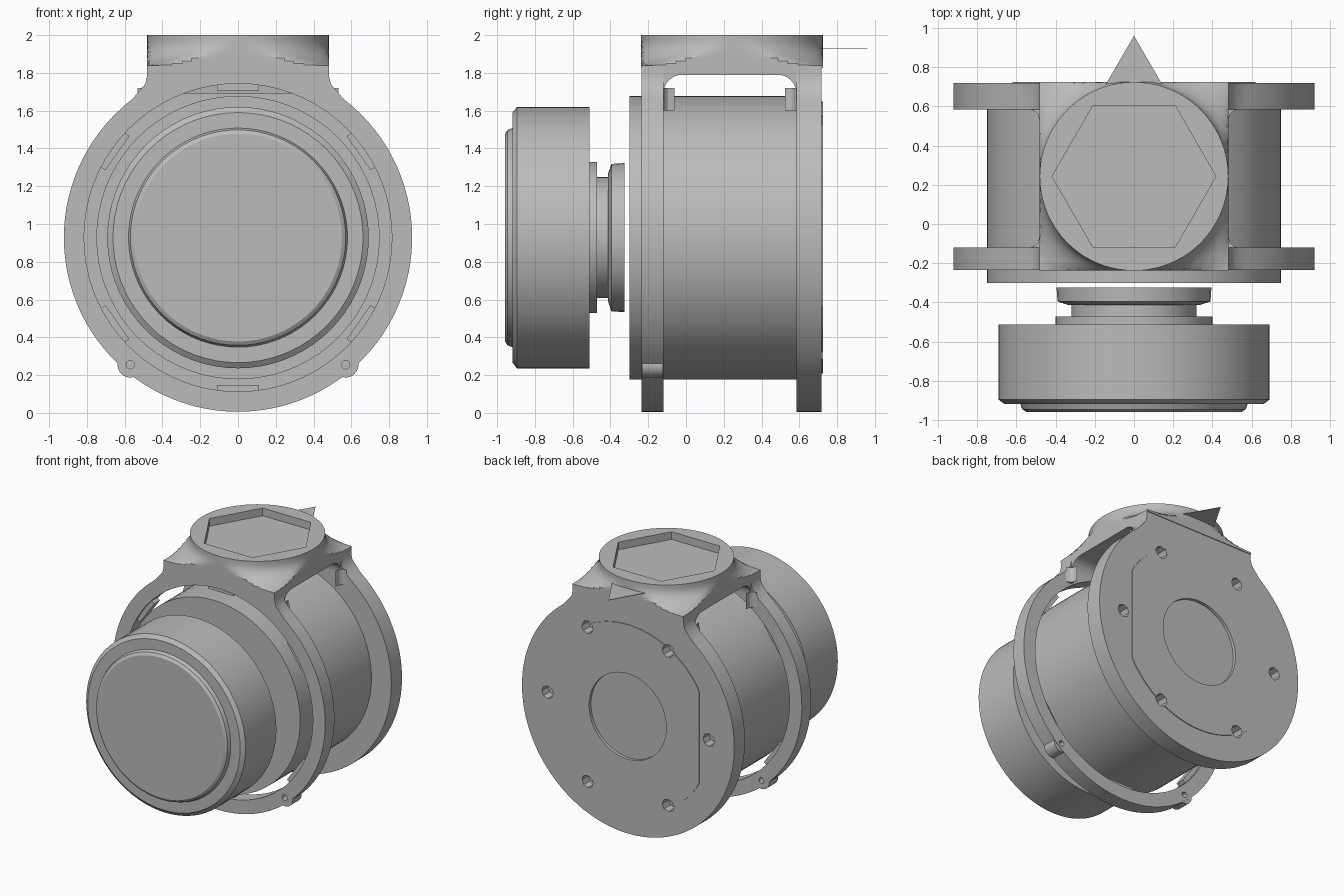
import bpy, bmesh, math
from mathutils import Matrix, Vector

CZ = 0.928            # height of the barrel axis
R = 0.922             # flange radius
MY, HALF = 0.243, 0.481   # top mount centre and half width
TAU = 2 * math.pi

if "Cube" in bpy.data.objects:
    bpy.data.objects.remove(bpy.data.objects["Cube"], do_unlink=True)

grey = bpy.data.materials.new("plain grey")
grey.use_nodes = True
grey.diffuse_color = (0.5, 0.5, 0.5, 1)
grey.node_tree.nodes["Principled BSDF"].inputs["Base Color"].default_value = (0.5, 0.5, 0.5, 1)


def finish(name, bm):
    bmesh.ops.recalc_face_normals(bm, faces=bm.faces)
    mesh = bpy.data.meshes.new(name)
    bm.to_mesh(mesh)
    bm.free()
    mesh.materials.append(grey)
    ob = bpy.data.objects.new(name, mesh)
    bpy.context.collection.objects.link(ob)
    return ob


def activate(ob):
    bpy.ops.object.select_all(action='DESELECT')
    ob.select_set(True)
    bpy.context.view_layer.objects.active = ob


def smooth(ob):
    activate(ob)
    bpy.ops.object.shade_smooth_by_angle(angle=math.radians(28))


def skin(bm, rings):
    """Join equal rings of points into a closed body."""
    rows = [[bm.verts.new(p) for p in ring] for ring in rings]
    n = len(rows[0])
    for a, b in zip(rows, rows[1:]):
        for i in range(n):
            bm.faces.new((a[i], a[(i + 1) % n], b[(i + 1) % n], b[i]))
    bm.faces.new(rows[0])
    bm.faces.new(rows[-1])


def lathe(name, profile, x=0, z=CZ, sides=72, turn=0):
    """Turn (radius, y) pairs about an axis along y."""
    bm = bmesh.new()
    angles = [turn + TAU * i / sides for i in range(sides)]
    skin(bm, [[(x + r * math.cos(a), y, z + r * math.sin(a)) for a in angles] for r, y in profile])
    return finish(name, bm)


def prism(name, outline, y0, y1, bevel_y=None):
    """Extrude an (x, z) outline along y, with an optional chamfered rim."""
    bm = bmesh.new()
    skin(bm, [[(x, y, z) for x, z in outline] for y in (y0, y1)])
    if bevel_y is not None:
        rim = [e for e in bm.edges if all(abs(v.co.y - bevel_y) < 1e-4 and v.co.z < 1.72 for v in e.verts)]
        bmesh.ops.bevel(bm, geom=rim, offset=0.022, segments=1, affect='EDGES')
    return finish(name, bm)


def cut(ob, cutter):
    mod = ob.modifiers.new("cut", 'BOOLEAN')
    mod.operation, mod.solver, mod.object = 'DIFFERENCE', 'EXACT', cutter
    activate(ob)
    bpy.ops.object.modifier_apply(modifier=mod.name)
    bpy.data.objects.remove(cutter, do_unlink=True)


# Flange outline: round body, concave shoulders and a straight neck
start = math.acos(0.56 / R)
arc = [start - (math.pi + 2 * start) * i / 80 for i in range(81)]
shoulder = [(HALF, 1.84), (HALF, 1.785), (0.492, 1.74), (0.518, 1.70)]
outline = shoulder + [(R * math.cos(a), CZ + R * math.sin(a)) for a in arc]
outline += [(-x, z) for x, z in reversed(shoulder)]

# Front ring with an open centre, and its two drilled lugs
ring = prism("front_ring", outline, -0.235, -0.12, -0.235)
cut(ring, lathe("ring_cutter", [(0.815, -0.4), (0.815, 0.1)]))
for side in (1, -1):
    lug = lathe("lug", [(0.068, -0.232), (0.068, -0.123)], side * 0.57, 0.255, 24)
    for body in (ring, lug):
        cut(body, lathe("bolt_cutter", [(0.022, -0.4), (0.022, 0.1)], side * 0.57, 0.255, 16))
    smooth(lug)
smooth(ring)

# Small clips on the inside of the ring
for deg in (35, 90, 145, 215, 270, 325):
    bm = bmesh.new()
    place = Matrix.Translation((0, -0.18, CZ)) @ Matrix.Rotation(-math.radians(deg), 4, 'Y')
    bmesh.ops.create_cube(bm, size=1, matrix=place @ Matrix.Translation((0.802, 0, 0))
                          @ Matrix.Diagonal((0.045, 0.07, 0.22, 1)))
    finish("ring_clip", bm)

# Back plate with raised panel, centre recess and bolt holes
plate = prism("back_plate", outline, 0.585, 0.718, 0.718)
panel_shape = []
for i in range(96):
    a = TAU * i / 96
    panel_shape.append((max(-0.62, min(0.62, 0.72 * math.cos(a))), CZ + 0.72 * math.sin(a)))
panel = prism("back_panel", panel_shape, 0.71, 0.724)
for body in (plate, panel):
    cut(body, lathe("recess_cutter", [(0.335, 0.70), (0.335, 0.9)]))
    for i in range(6):
        a = TAU * i / 6
        cut(body, lathe("hole_cutter", [(0.05, 0.64), (0.05, 0.9)],
                        0.7 * math.cos(a), CZ + 0.7 * math.sin(a), 8))
    smooth(body)

# Main drum
smooth(lathe("drum", [(0.75, -0.30), (0.75, 0.60)]))

# Bridge joining both flanges, with rounded window corners underneath
under = [(0.485 + 0.1 * math.cos(a), 1.69 + 0.1 * math.sin(a))
         for a in [math.pi / 2 * i / 8 for i in range(9)]]
under += [(-0.02 + 0.1 * math.cos(a), 1.69 + 0.1 * math.sin(a))
          for a in [math.pi / 2 * (1 + i / 8) for i in range(9)]]
side_shape = [(-0.235, 1.84), (0.718, 1.84), (0.718, 1.79), (0.595, 1.79)] + under + [(-0.13, 1.79), (-0.235, 1.79)]
bm = bmesh.new()
skin(bm, [[(x, y, z) for y, z in side_shape] for x in (-HALF, HALF)])
smooth(finish("bridge", bm))

# Upright webs blending the bridge corners into the flanges
for sx in (1, -1):
    for y, sy in ((-0.12, 1), (0.585, -1)):
        web = [(0, 0), (0.05, 0), (0.02, 0.012), (0.008, 0.025), (0, 0.06)]
        bm = bmesh.new()
        skin(bm, [[(sx * (HALF + u), y + sy * v, z) for u, v in web] for z in (1.6, 1.72)])
        finish("corner_web", bm)

# Round top mount flaring into the square bridge
bm = bmesh.new()
rings = []
flare = [(0.21 * (1 - math.sin(t)), 1.84 + 0.13 * (1 - math.cos(t)))
         for t in [math.pi / 2 * i / 8 for i in range(9)]]
for extra, z in [(0.21, 1.825)] + flare + [(0, 2.0)]:
    row = []
    for i in range(80):
        c, s = math.cos(TAU * i / 80), math.sin(TAU * i / 80)
        r = min(HALF + extra, HALF / max(abs(c), abs(s)))
        row.append((r * c, MY + r * s, z))
    rings.append(row)
skin(bm, rings)
mount = finish("top_mount", bm)
bm = bmesh.new()
skin(bm, [[(0.418 * math.cos(TAU * i / 6), MY + 0.418 * math.sin(TAU * i / 6), z) for i in range(6)]
          for z in (1.94, 2.1)])
cut(mount, finish("hex_cutter", bm))
smooth(mount)

# Thin pointed tab at the back of the mount
bm = bmesh.new()
skin(bm, [[(-0.145, 0.71, z), (0.145, 0.71, z), (0, 0.96, z)] for z in (1.928, 1.932)])
finish("pointed_tab", bm)

# Front cap with raised face and stepped stem
smooth(lathe("front_cap", [(0.55, -0.958), (0.57, -0.945), (0.58, -0.918), (0.662, -0.918),
                           (0.692, -0.895), (0.692, -0.512)]))
smooth(lathe("cap_collar", [(0.40, -0.515), (0.40, -0.472)]))
smooth(lathe("cap_stem", [(0.32, -0.48), (0.32, -0.40)]))
smooth(lathe("stem_flange", [(0.34, -0.412), (0.39, -0.395), (0.395, -0.325)], sides=36))
